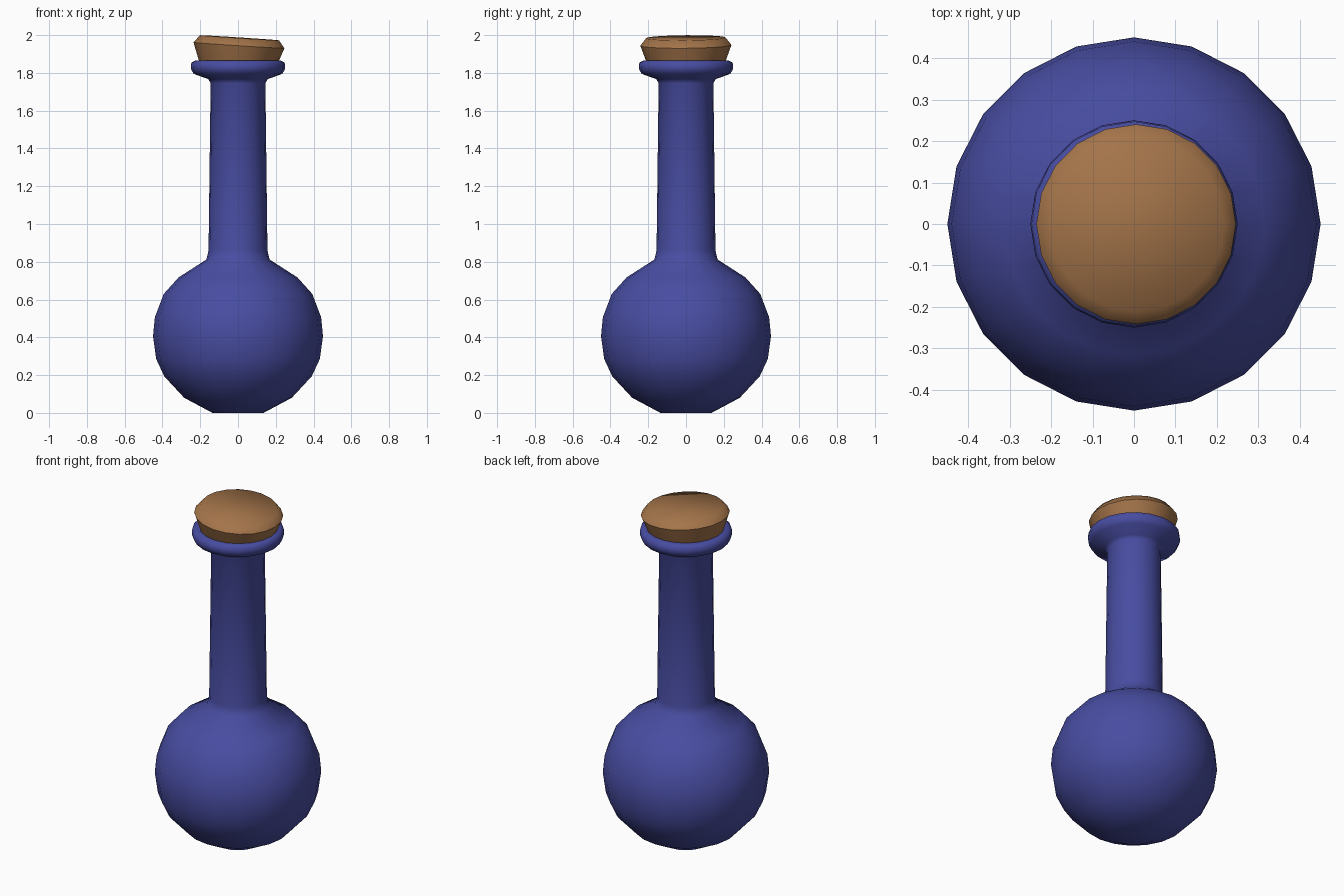
import bpy, bmesh, math
from mathutils import Matrix

if "Cube" in bpy.data.objects:
    bpy.data.objects.remove(bpy.data.objects["Cube"])

SIDES = 20

def material(name, rgb):
    m = bpy.data.materials.new(name)
    m.diffuse_color = (*rgb, 1)
    m.use_nodes = True
    m.node_tree.nodes["Principled BSDF"].inputs["Base Color"].default_value = m.diffuse_color
    return m

def lathe(name, profile, mat, angle, cap_top=False):
    """Revolve (radius, height) points around z, capping the ends on request."""
    bm = bmesh.new()
    rings = []
    for r, z in profile:
        rings.append([bm.verts.new((r * math.cos(2 * math.pi * i / SIDES),
                                    r * math.sin(2 * math.pi * i / SIDES), z))
                      for i in range(SIDES)])
    for a, b in zip(rings, rings[1:]):
        for i in range(SIDES):
            j = (i + 1) % SIDES
            bm.faces.new((a[i], a[j], b[j], b[i]))
    bm.faces.new(rings[0][::-1])
    if cap_top:
        bm.faces.new(rings[-1])
    me = bpy.data.meshes.new(name)
    bm.to_mesh(me)
    bm.free()
    me.materials.append(mat)
    ob = bpy.data.objects.new(name, me)
    bpy.context.collection.objects.link(ob)
    bpy.ops.object.select_all(action='DESELECT')
    ob.select_set(True)
    bpy.context.view_layer.objects.active = ob
    bpy.ops.object.shade_smooth_by_angle(angle=math.radians(angle))
    return ob

blue = material("blue glass", (0.065, 0.074, 0.36))
brown = material("cork brown", (0.37, 0.175, 0.068))

# Flask: round body, slim neck and rolled lip
lathe("flask", [
    (0.135, 0.0), (0.285, 0.08), (0.39, 0.193), (0.433, 0.285), (0.45, 0.405),
    (0.44, 0.507), (0.393, 0.63), (0.315, 0.717), (0.167, 0.812), (0.156, 0.86),
    (0.145, 1.745), (0.157, 1.767), (0.235, 1.795), (0.25, 1.823),
    (0.247, 1.855), (0.225, 1.866), (0.18, 1.866)], blue, 60)

# Stopper: flared cork with a bevelled top, tipped slightly to one side
stopper = lathe("stopper", [
    (0.185, -0.065), (0.212, 0.0), (0.241, 0.08), (0.21, 0.12)], brown, 55, True)
stopper.matrix_world = (Matrix.Translation((0, 0, 1.866))
                        @ Matrix.Rotation(math.radians(3.7), 4, 'Y')
                        @ Matrix.Rotation(math.radians(0.5), 4, 'X'))
